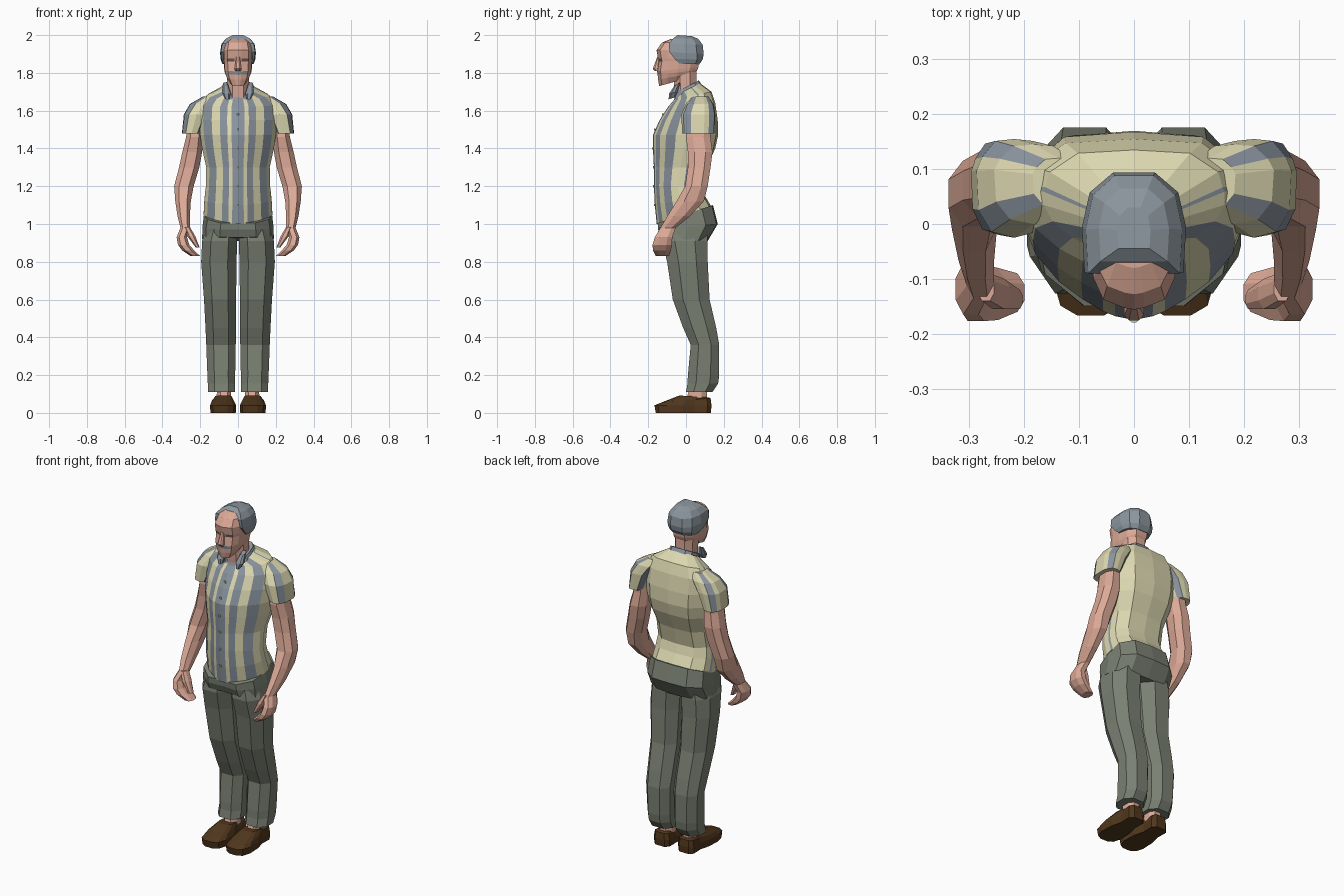
import bpy, bmesh

# ---------- colours ----------
def mat(name, rgb):
    m = bpy.data.materials.new(name)
    m.diffuse_color = (*rgb, 1)
    return m

SKIN = mat("skin", (.72, .40, .31))
CREAM = mat("cream_cloth", (.72, .69, .44))
STRIPE = mat("blue_grey_stripe", (.25, .29, .34))
TROUSER = mat("grey_green_cloth", (.195, .215, .17))
SHOE = mat("brown_leather", (.08, .038, .012))
HAIR = mat("grey_hair", (.26, .305, .34))
DARK = mat("brow_shadow", (.14, .10, .09))

# ---------- cross-sections: right half from front to back, u = width, v = depth ----------
OCT = [(.5, 0), (1, .28), (1, .72), (.5, 1)]
SLEEVE = [(0, 0), (.6, .06), (.95, .28), (1, .68), (.85, .82), (.5, .98), (0, 1)]
TORSO = [(0, 0), (.17, .02), (.28, .045), (.47, .11), (.68, .2), (.9, .35), (1, .5),
         (1, .62), (.98, .66), (.93, .8), (.62, .97), (0, 1)]
HIP = [(0, .02), (.5, 0), (.9, .2), (1, .5), (.96, .8), (.6, .98), (0, 1)]
FACE = [(0, 0), (.25, .015), (.72, .08), (.95, .25), (1, .5), (.9, .8), (.5, 1)]
SCALP = [(.55, 0), (.95, .0), (1, .45), (.85, .8), (.4, 1)]
SOLE = [(.35, 0), (.8, .06), (1, .22), (.95, .5), (.72, .7), (.75, .93), (.45, 1)]


def loft(name, half, rings, mats, rule=None, side=1):
    """Skin rings (z_front, z_back, y_front, y_back, x_min, x_max) with a section."""
    sec = half + [(-u, v) for u, v in reversed(half) if u]
    n = len(sec)
    bm = bmesh.new()
    loops = []
    for zf, zb, f, b, x0, x1 in rings:
        loops.append([bm.verts.new((side * ((x0 + x1) / 2 + u * (x1 - x0) / 2),
                                    f + (b - f) * v, zf + (zb - zf) * v)) for u, v in sec])
    for r, (a, c) in enumerate(zip(loops, loops[1:])):
        for i in range(n):
            j = (i + 1) % n
            face = bm.faces.new((a[i], a[j], c[j], c[i]))
            if rule:
                face.material_index = rule(min(i, n - 1 - i), r)
    bm.faces.new(loops[0])
    bm.faces.new(loops[-1])
    bmesh.ops.recalc_face_normals(bm, faces=bm.faces[:])
    me = bpy.data.meshes.new(name)
    bm.to_mesh(me)
    bm.free()
    for m in mats:
        me.materials.append(m)
    ob = bpy.data.objects.new(name, me)
    bpy.context.collection.objects.link(ob)
    return ob


def sym(rows):
    """Centred rings from (z_front, z_back, y_front, y_back, half_width)."""
    return [(*r[:4], -r[4], r[4]) for r in rows]


def flat(rows):
    """Level rings from (z, y_front, y_back, x_min, x_max)."""
    return [(r[0], *r) for r in rows]


# ---------- shirt body with vertical stripes ----------
TORSO_ROWS = [
    (1.0, 1.09, -.155, .135, .182), (1.1, 1.15, -.165, .10, .178),
    (1.2, 1.2, -.17, .085, .17), (1.3, 1.3, -.17, .11, .168),
    (1.4, 1.4, -.175, .155, .19), (1.47, 1.47, -.175, .17, .2),
    (1.55, 1.55, -.14, .168, .205), (1.62, 1.64, -.095, .155, .2),
    (1.655, 1.70, -.065, .135, .165), (1.68, 1.745, -.055, .075, .085)]
loft("shirt_body", TORSO, sym(TORSO_ROWS), [CREAM, STRIPE],
     lambda c, r: int(c in (0, 2, 4, 7)))

# collar band
loft("collar", HIP, sym([(1.66, 1.70, -.06, .105, .09), (1.70, 1.76, -.05, .068, .072)]), [STRIPE])

# buttons down the placket
for z, y in ((1.1, -.166), (1.2, -.171), (1.3, -.171), (1.4, -.176), (1.5, -.165), (1.58, -.123)):
    loft("button", OCT, flat([(z - .006, y - .004, y + .004, -.006, .006),
                              (z + .006, y - .004, y + .004, -.006, .006)]), [CREAM])

# ---------- trouser seat ----------
loft("trouser_seat", HIP, sym([(.93, .91, -.13, .115, .19), (.97, 1.0, -.148, .168, .188),
                               (1.005, 1.1, -.15, .143, .18)]), [TROUSER])

# ---------- paired parts ----------
for s, tag in ((1, "right"), (-1, "left")):
    loft("sleeve_" + tag, SLEEVE, flat([
        (1.48, -.02, .15, .195, .297), (1.58, -.025, .155, .15, .287),
        (1.635, 0, .145, .11, .255), (1.675, .03, .12, .09, .185)]),
        [CREAM, STRIPE], lambda c, r: int(c in (1, 3 + 1)), s)
    loft("collar_flap_" + tag, OCT, [
        (1.66, 1.67, -.092, -.06, .045, .07), (1.69, 1.70, -.09, -.045, .04, .085),
        (1.735, 1.75, -.06, -.03, .055, .08)], [STRIPE], None, s)
    loft("arm_" + tag, OCT, flat([
        (1.53, .01, .13, .19, .265), (1.46, 0, .13, .185, .275), (1.38, .01, .14, .19, .295),
        (1.30, .01, .13, .205, .312), (1.2, -.005, .115, .235, .338),
        (1.12, -.05, .095, .25, .332), (1.04, -.10, .02, .255, .32),
        (.98, -.135, -.055, .255, .305)]), [SKIN], None, s)
    loft("hand_" + tag, OCT, flat([
        (.98, -.135, -.055, .255, .305), (.93, -.165, -.072, .27, .325),
        (.89, -.177, -.075, .258, .318), (.86, -.175, -.08, .232, .295),
        (.83, -.16, -.09, .2, .25)]), [SKIN], None, s)
    loft("thumb_" + tag, OCT, flat([
        (.985, -.14, -.09, .255, .285), (.935, -.155, -.10, .226, .268),
        (.875, -.155, -.12, .203, .223)]), [SKIN], None, s)
    loft("trouser_leg_" + tag, OCT, flat([
        (.97, -.12, .11, .005, .17), (.91, -.127, .115, .004, .19), (.8, -.10, .115, .008, .195),
        (.6, -.07, .125, .01, .18), (.45, -.015, .16, .01, .172), (.36, .025, .176, .012, .168),
        (.2, .01, .176, .015, .162), (.155, .008, .17, .015, .16),
        (.11, 0, .14, .015, .16)]), [TROUSER], None, s)
    loft("ankle_" + tag, OCT, flat([(.06, .0, .11, .035, .115), (.14, .02, .11, .04, .11)]),
         [SKIN], None, s)
    loft("shoe_" + tag, SOLE, [
        (0, 0, -.16, .132, .012, .146), (.04, .04, -.167, .135, .01, .148),
        (.055, .078, -.13, .13, .02, .14), (.092, .082, -.035, .12, .035, .12)],
        [SHOE], None, s)

# ---------- head ----------
loft("neck", OCT, sym([(1.64, 1.66, -.055, .06, .06), (1.72, 1.74, -.062, .055, .058),
                       (1.82, 1.86, -.07, .055, .06)]), [SKIN])
# columns near the centre carry the moustache, the next ones the eyes
loft("head", FACE, sym([
    (1.73, 1.78, -.142, .035, .042), (1.765, 1.80, -.148, .05, .062),
    (1.79, 1.815, -.15, .06, .07), (1.808, 1.83, -.153, .065, .073),
    (1.86, 1.87, -.145, .07, .076), (1.876, 1.88, -.148, .075, .078),
    (1.92, 1.92, -.156, .075, .078), (1.96, 1.96, -.128, .06, .068),
    (1.98, 1.985, -.08, .04, .045)]), [SKIN, HAIR, DARK],
    lambda c, r: 1 if r == 2 and c < 2 else 2 if r == 4 and c == 1 else 0)
loft("nose", OCT, flat([(1.81, -.165, -.14, -.015, .015), (1.822, -.176, -.14, -.018, .018),
                        (1.885, -.152, -.14, -.009, .009)]), [SKIN])
loft("hair", SCALP, sym([
    (1.85, 1.845, -.035, .07, .083), (1.875, 1.87, -.06, .088, .092),
    (1.91, 1.90, -.088, .094, .095), (1.955, 1.95, -.09, .088, .088),
    (1.983, 1.98, -.068, .065, .064), (2.0, 1.995, -.045, .03, .03)]), [HAIR])
